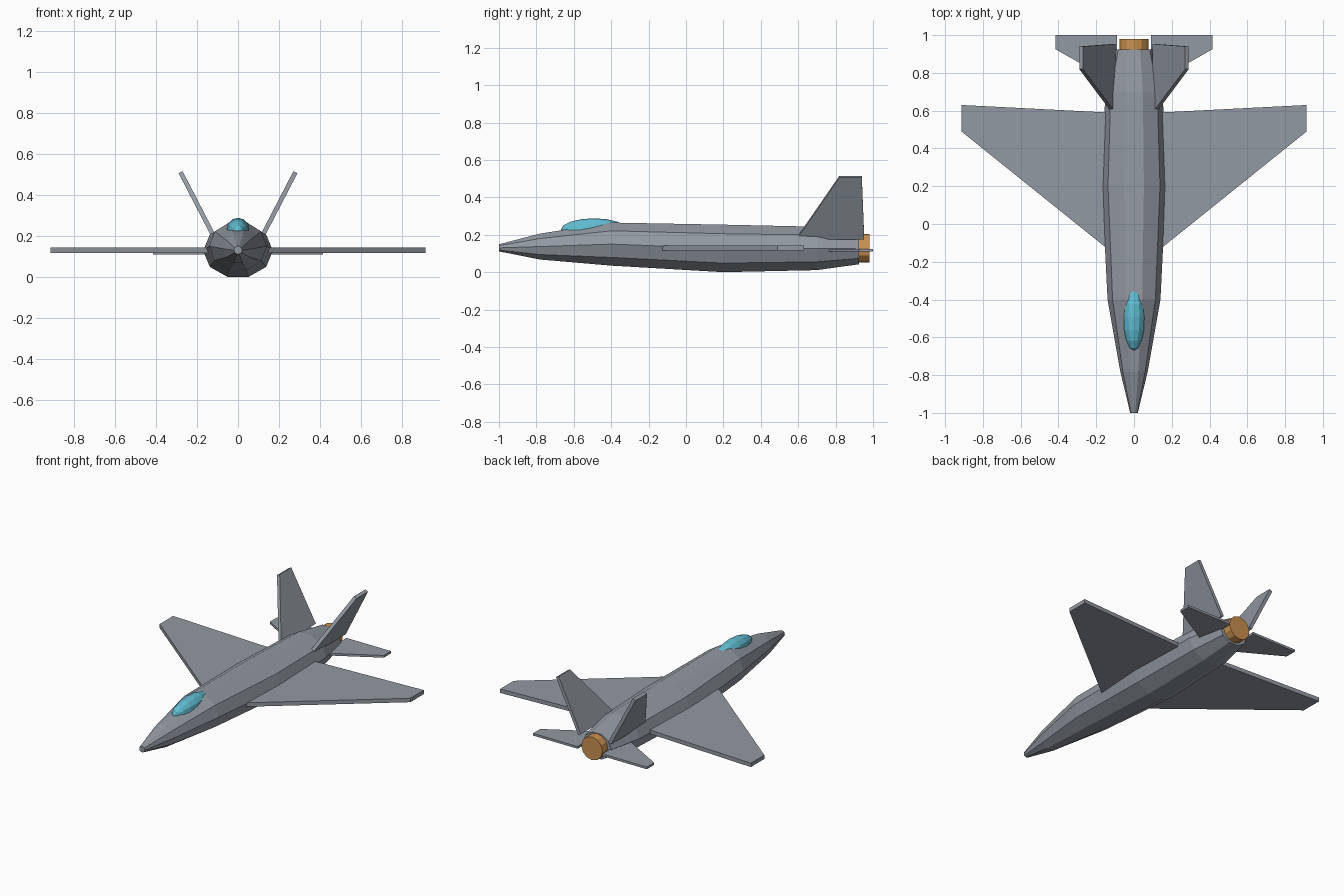
import bpy, bmesh, math
from mathutils import Vector, Matrix

if "Cube" in bpy.data.objects:
    bpy.data.objects.remove(bpy.data.objects["Cube"])


def material(name, rgb):
    m = bpy.data.materials.new(name)
    m.diffuse_color = (*rgb, 1)
    m.use_nodes = True
    m.node_tree.nodes["Principled BSDF"].inputs["Base Color"].default_value = m.diffuse_color
    return m


grey = material("airframe grey", (0.29, 0.32, 0.36))
glass = material("canopy blue", (0.12, 0.51, 0.65))
copper = material("nozzle copper", (0.58, 0.28, 0.08))


def finish(name, bm, mat):
    bmesh.ops.recalc_face_normals(bm, faces=bm.faces[:])
    me = bpy.data.meshes.new(name)
    bm.to_mesh(me)
    bm.free()
    me.materials.append(mat)
    ob = bpy.data.objects.new(name, me)
    bpy.context.collection.objects.link(ob)
    return ob


def loft(name, stations, sides, mat):
    """Skin elliptical rings given as (y, half width, centre z, half height)."""
    bm = bmesh.new()
    rings = []
    for y, rx, cz, rz in stations:
        angles = [2 * math.pi * k / sides for k in range(sides)]
        rings.append([bm.verts.new((rx * math.cos(a), y, cz + rz * math.sin(a)))
                      for a in angles])
    for a, b in zip(rings, rings[1:]):
        for k in range(sides):
            n = (k + 1) % sides
            bm.faces.new((a[k], a[n], b[n], b[k]))
    bm.faces.new(rings[0])
    bm.faces.new(rings[-1])
    return finish(name, bm, mat)


def panel_pair(name, corners, thickness, mat):
    """Flat slab around a mid-plane outline, mirrored to the other side."""
    pts = [Vector(c) for c in corners]
    normal = (pts[1] - pts[0]).cross(pts[2] - pts[0]).normalized()
    half = normal * thickness / 2
    bm = bmesh.new()
    low = [bm.verts.new(p - half) for p in pts]
    high = [bm.verts.new(p + half) for p in pts]
    bm.faces.new(low)
    bm.faces.new(high)
    for k in range(len(pts)):
        n = (k + 1) % len(pts)
        bm.faces.new((low[k], low[n], high[n], high[k]))
    ob = finish(name, bm, mat)
    ob.modifiers.new("mirror", 'MIRROR').use_axis[0] = True
    return ob


# Ten-sided fuselage
loft("fuselage", [(-1.0, 0.02, 0.13, 0.02),
                  (-0.78, 0.073, 0.137, 0.073),
                  (-0.40, 0.14, 0.15, 0.121),
                  (0.20, 0.17, 0.127, 0.1335),
                  (0.70, 0.152, 0.127, 0.122),
                  (0.925, 0.103, 0.125, 0.087)], 10, grey)

# Engine nozzle
loft("engine_nozzle", [(0.90, 0.077, 0.128, 0.077),
                       (0.98, 0.077, 0.128, 0.077)], 12, copper)

# Main wings
panel_pair("wings", [(0.13, -0.14, 0.129), (0.914, 0.49, 0.129),
                     (0.914, 0.63, 0.129), (0.13, 0.59, 0.129)], 0.026, grey)

# Horizontal tailplanes
panel_pair("tailplanes", [(0.09, 0.74, 0.117), (0.415, 0.925, 0.117),
                          (0.415, 1.0, 0.117), (0.09, 1.0, 0.117)], 0.015, grey)

# Canted tail fins
panel_pair("tail_fins", [(0.109, 0.592, 0.18), (0.28, 0.82, 0.51),
                         (0.28, 0.94, 0.51), (0.109, 0.953, 0.18)], 0.022, grey)

# Canopy: faceted ellipsoid with its poles fore and aft
bm = bmesh.new()
bmesh.ops.create_uvsphere(bm, u_segments=12, v_segments=8, radius=1)
bmesh.ops.rotate(bm, verts=bm.verts[:], matrix=Matrix.Rotation(math.pi / 2, 3, 'X'))
bmesh.ops.scale(bm, verts=bm.verts[:], vec=(0.058, 0.178, 0.062))
bmesh.ops.translate(bm, verts=bm.verts[:], vec=(0, -0.492, 0.226))
finish("canopy", bm, glass)
